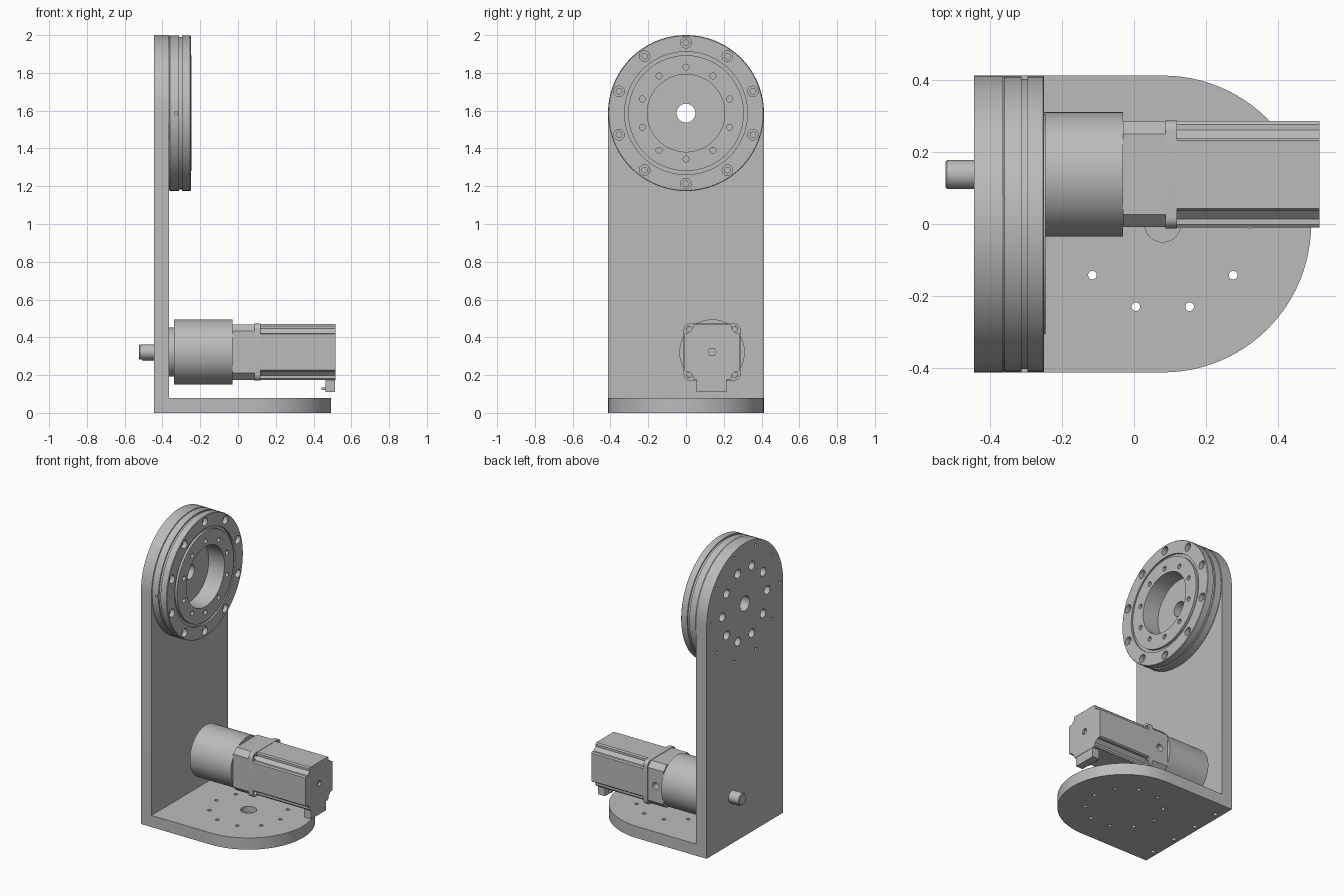
import bpy, bmesh
from math import cos, sin, pi, radians
from mathutils import Vector

cube = bpy.data.objects.get("Cube")
if cube:
    bpy.data.objects.remove(cube, do_unlink=True)

grey = bpy.data.materials.new("machined grey")
grey.use_nodes = True
colour = (0.5, 0.5, 0.5, 1)
grey.diffuse_color = colour
grey.node_tree.nodes["Principled BSDF"].inputs["Base Color"].default_value = colour


def make(name, bm):
    bmesh.ops.recalc_face_normals(bm, faces=bm.faces)
    mesh = bpy.data.meshes.new(name)
    bm.to_mesh(mesh)
    bm.free()
    mesh.materials.append(grey)
    obj = bpy.data.objects.new(name, mesh)
    bpy.context.collection.objects.link(obj)
    return obj


def arc(u, v, r, start=0, end=360, n=48):
    closed = end - start == 360
    steps = n if closed else n + 1
    angles = [radians(start + (end - start) * i / n) for i in range(steps)]
    return [(u + r * cos(a), v + r * sin(a)) for a in angles]


def prism(name, outlines, axis, a, b):
    """Extrude 2D outlines from a to b along an axis."""
    place = {"X": lambda u, v, w: (w, u, v),
             "Y": lambda u, v, w: (u, w, v),
             "Z": lambda u, v, w: (u, v, w)}[axis]
    bm = bmesh.new()
    for pts in outlines:
        low = [bm.verts.new(place(u, v, a)) for u, v in pts]
        high = [bm.verts.new(place(u, v, b)) for u, v in pts]
        bm.faces.new(low)
        bm.faces.new(high)
        for i in range(len(pts)):
            j = (i + 1) % len(pts)
            bm.faces.new((low[i], low[j], high[j], high[i]))
    return make(name, bm)


def lathe(name, profile, y, z, closed):
    """Spin (x, radius) points about an axis along x."""
    bm = bmesh.new()
    vs = [bm.verts.new((x, y, z + r)) for x, r in profile]
    edges = [bm.edges.new(p) for p in zip(vs, vs[1:])]
    if closed:
        edges.append(bm.edges.new((vs[-1], vs[0])))
    bmesh.ops.spin(bm, geom=vs + edges, cent=Vector((0, y, z)),
                   axis=Vector((1, 0, 0)), angle=2 * pi, steps=96)
    bmesh.ops.remove_doubles(bm, verts=bm.verts, dist=0.0001)
    return make(name, bm)


def cut(obj, outlines, axis, a, b):
    cutter = prism("cutter", outlines, axis, a, b)
    cutter.hide_render = True
    mod = obj.modifiers.new("cut", "BOOLEAN")
    mod.object, mod.operation, mod.solver = cutter, "DIFFERENCE", "EXACT"
    bpy.context.view_layer.objects.active = obj
    bpy.ops.object.modifier_apply(modifier=mod.name)
    bpy.data.objects.remove(cutter, do_unlink=True)


def ring(u, v, radius, hole, offset=0):
    """Ten round holes on a circle."""
    return [arc(cu, cv, hole, n=20)
            for cu, cv in arc(u, v, radius, offset, offset + 360, 10)]


def corners(u, v, d):
    return [(u + d * i, v + d * j) for i in (-1, 1) for j in (-1, 1)]


def rect(u0, u1, v0, v1):
    return [(u0, v0), (u1, v0), (u1, v1), (u0, v1)]


def quarter_turns(u, v, pts):
    """Repeat a corner outline around four sides."""
    out = []
    for k in range(4):
        c, s = (1, 0, -1, 0)[k], (0, 1, 0, -1)[k]
        out += [(u + c * p - s * q, v + s * p + c * q) for p, q in pts]
    return out


BACK, FACE, W, TOP = -0.445, -0.365, 0.413, 1.587
MY, MZ = 0.138, 0.322

# Upright plate with a rounded top
plate = prism("upright_plate", [[(-W, 0), (W, 0)] + arc(0, TOP, W, 0, 180)],
              "X", BACK, FACE)
cut(plate, [arc(0, TOP, 0.05)] + ring(0, TOP, 0.243, 0.03, 72), "X", -0.5, -0.3)
cut(plate, ring(0, TOP, 0.373, 0.011, 72), "X", -0.5, -0.38)
cut(plate, [arc(-0.405, y, 0.014, n=20) for y in (-0.3, -0.1, 0.1, 0.3)],
    "Z", -0.1, 0.1)

# Rounded base
base = prism("base_plate", [[(FACE, W), (FACE, -W)] + arc(0.08, 0, W, -90, 90)],
             "Z", 0, 0.08)
cut(base, ring(0.08, 0, 0.242, 0.012), "Z", -0.1, 0.2)
cut(base, [arc(0.08, 0, 0.05)], "Z", 0.04, 0.2)

# Rotary bearing disc with rim groove, raised inner ring and open bore
disc = lathe("bearing_disc", [
    (FACE, 0.205), (FACE, 0.408), (-0.36, 0.412), (-0.313, 0.412),
    (-0.313, 0.404), (-0.297, 0.404), (-0.297, 0.412), (-0.253, 0.412),
    (-0.25, 0.409), (-0.25, 0.325), (-0.262, 0.325), (-0.262, 0.306),
    (-0.246, 0.306), (-0.246, 0.205)], 0, TOP, True)
cut(disc, ring(0, TOP, 0.373, 0.028, 90), "X", -0.28, -0.2)
cut(disc, ring(0, TOP, 0.373, 0.015, 90), "X", -0.35, -0.2)
cut(disc, ring(0, TOP, 0.243, 0.016, 90), "X", -0.33, -0.2)
cut(disc, [arc(-0.328, TOP, 0.009, n=16)], "Y", -0.5, -0.38)

# Gearbox with mounting collar, output shaft and key
lathe("gearbox", [(FACE, 0), (FACE, 0.13), (-0.34, 0.13), (-0.34, 0.173),
                  (-0.03, 0.173), (-0.03, 0)], MY, MZ, False)
lathe("output_shaft", [(-0.524, 0), (-0.524, 0.036), (-0.52, 0.04),
                       (FACE, 0.04), (FACE, 0)], MY, MZ, False)
prism("shaft_key", [rect(MY - 0.011, MY + 0.011, MZ - 0.047, MZ - 0.02)],
      "X", -0.505, BACK)

# Square adapter with a clamp access hole
adapter = prism("motor_adapter",
                [quarter_turns(MY, MZ, [(0.147, 0.112), (0.112, 0.147)])],
                "X", -0.03, 0.09)
cut(adapter, [arc(0.03, MZ, 0.024, n=24)], "Y", 0.23, 0.4)

# Motor flange with rounded corners and bolt holes
flange = prism("motor_flange",
               [quarter_turns(MY, MZ, arc(0.12, 0.12, 0.03, 0, 90, 8))],
               "X", 0.088, 0.12)
cut(flange, [arc(u, v, 0.014, n=20) for u, v in corners(MY, MZ, 0.122)],
    "X", 0, 0.2)

# Motor body with notched corners and a small recess in its end
body = prism("motor_body", [quarter_turns(MY, MZ, [
    (0.148, 0.095), (0.139, 0.102), (0.124, 0.102),
    (0.102, 0.124), (0.102, 0.139), (0.095, 0.148)])], "X", 0.12, 0.516)
cut(body, [arc(MY, MZ, 0.022, n=6)], "X", 0.5, 0.6)

# Cable connector under the motor with two pins
prism("connector", [rect(0.055, 0.215, 0.11, 0.176)], "X", 0.462, 0.514)
prism("connector_pins", [rect(y - 0.01, y + 0.01, 0.122, 0.134)
                         for y in (0.105, 0.165)], "X", 0.442, 0.463)

# Smooth the round surfaces, keeping machined edges sharp
for obj in bpy.context.collection.objects:
    if obj.type == "MESH" and grey.name in obj.data.materials:
        bpy.ops.object.select_all(action="DESELECT")
        obj.select_set(True)
        bpy.context.view_layer.objects.active = obj
        bpy.ops.object.shade_smooth_by_angle(angle=radians(30))
